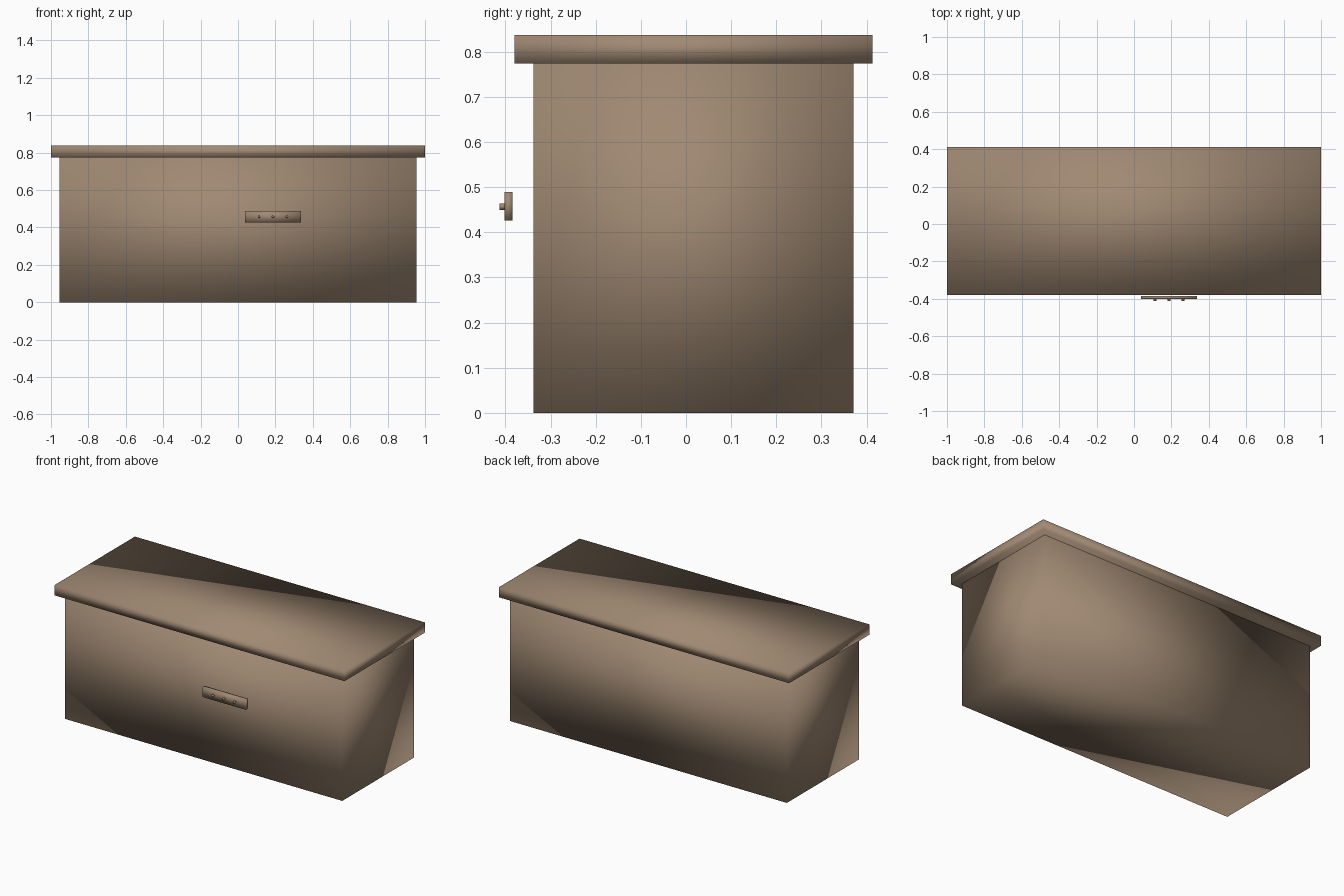
import bpy
from math import pi

cube = bpy.data.objects.get("Cube")
if cube:
    bpy.data.objects.remove(cube, do_unlink=True)

# One brown for the whole model
brown = bpy.data.materials.new("warm_brown")
brown.use_nodes = True
colour = (0.35, 0.25, 0.17, 1)
brown.diffuse_color = colour
brown.node_tree.nodes["Principled BSDF"].inputs["Base Color"].default_value = colour


def finish(name):
    """Name the active object, colour it and shade it smooth across its edges."""
    obj = bpy.context.object
    obj.name = name
    obj.data.materials.append(brown)
    bpy.ops.object.transform_apply(location=False, rotation=True, scale=True)
    bpy.ops.object.shade_smooth()
    return obj


def box(name, low, high):
    centre = [(a + b) / 2 for a, b in zip(low, high)]
    bpy.ops.mesh.primitive_cube_add(size=1, location=centre)
    bpy.context.object.scale = [b - a for a, b in zip(low, high)]
    return finish(name)


# Counter body and overhanging top slab
box("counter_body", (-0.955, -0.338, 0), (0.955, 0.371, 0.774))
box("counter_top", (-1, -0.38, 0.774), (1, 0.413, 0.837))

# Control plate floating just off the front
box("control_plate", (0.037, -0.402, 0.426), (0.337, -0.384, 0.489))

# Row of three small buttons on the plate
for i in range(3):
    bpy.ops.mesh.primitive_cylinder_add(
        vertices=12, radius=0.007, depth=0.014,
        location=(0.112 + 0.075 * i, -0.406, 0.457), rotation=(pi / 2, 0, 0))
    finish(f"button_{i + 1}")
